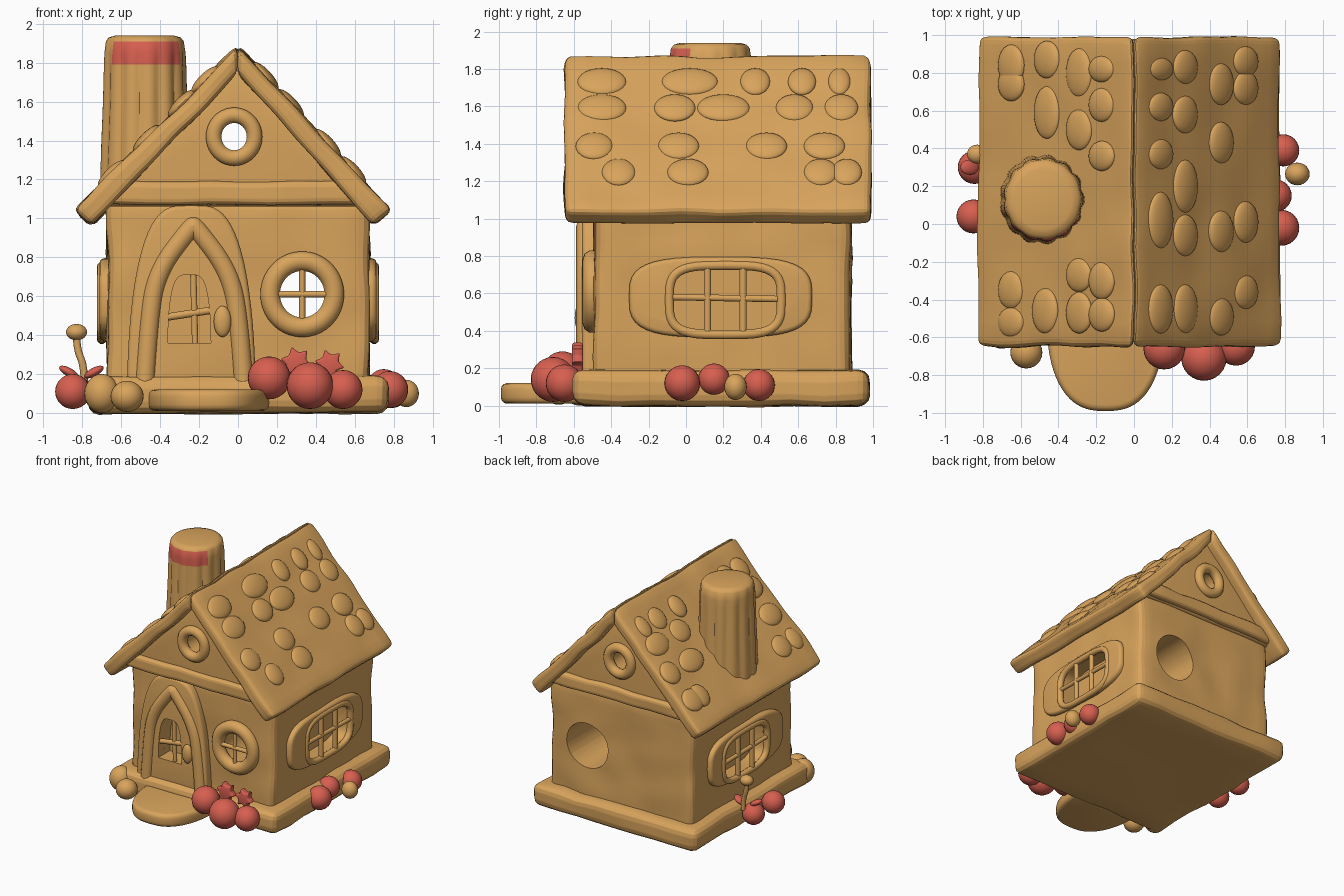
import bpy, bmesh, math
from mathutils import Vector, Matrix, noise

if "Cube" in bpy.data.objects:
    bpy.data.objects.remove(bpy.data.objects["Cube"])


def material(name, rgb):
    m = bpy.data.materials.new(name)
    m.diffuse_color = (*rgb, 1)
    m.use_nodes = True
    m.node_tree.nodes["Principled BSDF"].inputs["Base Color"].default_value = m.diffuse_color
    return m


CLAY = material("tan_clay", (0.69, 0.37, 0.107))
RED = material("berry_red", (0.68, 0.115, 0.08))


def apply(ob, kind, **props):
    bpy.context.view_layer.objects.active = ob
    m = ob.modifiers.new(kind, kind)
    for k, v in props.items():
        setattr(m, k, v)
    bpy.ops.object.modifier_apply(modifier=m.name)


def finish(bm, name, mat=CLAY, bevel=0, sub=0, wobble=0):
    bmesh.ops.recalc_face_normals(bm, faces=bm.faces)
    me = bpy.data.meshes.new(name)
    bm.to_mesh(me)
    bm.free()
    me.materials.append(mat)
    ob = bpy.data.objects.new(name, me)
    bpy.context.collection.objects.link(ob)
    if bevel:
        apply(ob, 'BEVEL', width=bevel, segments=3, limit_method='ANGLE', angle_limit=0.7)
    if sub:
        apply(ob, 'SUBSURF', subdivision_type='SIMPLE', levels=sub)
        for v in ob.data.vertices:      # hand-made unevenness
            v.co += noise.noise_vector(v.co * 4) * wobble
    return ob


def prism(name, pts, y0, y1, side=0, **kw):
    """Profile (x, z) extruded along y; side=+-1 turns it to face along x."""
    bm = bmesh.new()
    put = (lambda a, d, b: (side * d, a, b)) if side else (lambda a, d, b: (a, d, b))
    rings = [[bm.verts.new(put(a, d, b)) for a, b in pts] for d in (y0, y1)]
    bm.faces.new(rings[0])
    bm.faces.new(rings[1])
    n = len(pts)
    for i in range(n):
        j = (i + 1) % n
        bm.faces.new((rings[0][i], rings[0][j], rings[1][j], rings[1][i]))
    return finish(bm, name, **kw)


def rect(x0, x1, z0, z1):
    return [(x0, z0), (x1, z0), (x1, z1), (x0, z1)]


def oval(cx, cz, rx, rz, power=1.0, n=40, half=False):
    pts = []
    for i in range(n + (1 if half else 0)):
        t = (math.pi if half else 2 * math.pi) * i / n
        c, s = math.cos(t), math.sin(t)
        pts.append((cx + rx * math.copysign(abs(c) ** power, c),
                    cz + rz * math.copysign(abs(s) ** (1 if half else power), s)))
    return pts


def ball(name, loc, r, mat=CLAY, rot=None):
    bm = bmesh.new()
    bmesh.ops.create_uvsphere(bm, u_segments=24, v_segments=14, radius=1)
    r = r if isinstance(r, tuple) else (r, r, r)
    m = Matrix.Translation(loc) @ (rot or Matrix()) @ Matrix.Diagonal((*r, 1))
    bmesh.ops.transform(bm, matrix=m, verts=bm.verts)
    return finish(bm, name, mat)


def tube(name, pts, r, closed=False, mat=CLAY, smooth=False):
    cu = bpy.data.curves.new(name, 'CURVE')
    cu.dimensions = '3D'
    cu.bevel_depth, cu.bevel_resolution, cu.use_fill_caps = r, 3, True
    kind = 'NURBS' if smooth else 'POLY'
    sp = cu.splines.new(kind)
    sp.points.add(len(pts) - 1)
    for p, c in zip(sp.points, pts):
        p.co = (*c, 1)
    sp.use_cyclic_u = closed
    if smooth:
        sp.use_endpoint_u, sp.order_u = True, 3
    cu.materials.append(mat)
    ob = bpy.data.objects.new(name, cu)
    bpy.context.collection.objects.link(ob)
    bpy.ops.object.select_all(action='DESELECT')
    ob.select_set(True)
    bpy.context.view_layer.objects.active = ob
    bpy.ops.object.convert(target='MESH')
    return ob


def cut(obs, cutter):
    for ob in obs:
        apply(ob, 'BOOLEAN', object=cutter, operation='DIFFERENCE', solver='EXACT')
    bpy.data.objects.remove(cutter)


# base slab and doorstep
prism("base", rect(-.77, .77, 0, .19), -.6, .98, bevel=.06, sub=3, wobble=.015)
step = [(x, y) for x, y in oval(-.15, -.55, .31, -.44, .75, half=True)]
bm = bmesh.new()
f = bm.faces.new([bm.verts.new((x, y, .01)) for x, y in step])
new = bmesh.ops.extrude_face_region(bm, geom=[f])['geom']
bmesh.ops.translate(bm, vec=(0, 0, .11), verts=[g for g in new if isinstance(g, bmesh.types.BMVert)])
finish(bm, "doorstep", bevel=.035)

# walls and gable
walls = prism("walls", rect(-.67, .67, .1, 1.1), -.49, .88, bevel=.05, sub=4, wobble=.018)
gable = prism("gable", [(-.7, 1.06), (.7, 1.06), (0, 1.8)], -.56, .91, bevel=.03)
for y, n in ((-.56, "front"), (.91, "back")):
    s = -1 if y < 0 else 1
    prism("gable_beam_" + n, [(-.66, 1.07), (.66, 1.07), (.6, 1.19), (-.6, 1.19)],
          y - s * .05, y + s * .035, bevel=.03, sub=3, wobble=.012)
    tube("gable_ring_" + n, [(x, y + s * .005, z) for x, z in oval(-.02, 1.42, .105, .11)], .042, True)
cut([gable], prism("hole_cutter", oval(-.02, 1.42, .085, .085), -1.2, 1.2))

# round window tunnel, wider at the back
bm = bmesh.new()
bmesh.ops.create_cone(bm, cap_ends=True, segments=40, radius1=.2, radius2=.13, depth=2,
                      matrix=Matrix.Translation((.31, .1, .6)) @ Matrix.Rotation(math.pi / 2, 4, 'X'))
cut([walls], finish(bm, "tunnel_cutter"))
tube("round_window_frame", [(.33 + .165 * math.cos(a), -.5, .61 + .17 * math.sin(a))
                            for a in (i * math.tau / 40 for i in range(40))], .053, True)
tube("round_window_bar_v", [(.33, -.51, .46), (.33, -.51, .76)], .016)
tube("round_window_bar_h", [(.19, -.51, .61), (.47, -.51, .61)], .018)

# door
door = prism("door", oval(-.24, .1, .33, .97, .6, half=True), -.555, -.45, bevel=.025)
cut([door, walls], prism("door_window_cutter", oval(-.25, .36, .11, .35, .5, half=True), -.8, -.4))
tube("door_arch", [(x, -.535, z) for x, z in ((-.48, .12), (-.46, .45), (-.42, .72), (-.24, .96), (-.22, .96),
                                             (-.04, .72), (.01, .45), (.03, .12))], .052, smooth=True)
tube("door_window_bar_v", [(-.22, -.53, .34), (-.23, -.53, .72)], .017)
tube("door_window_bar_h", [(-.38, -.53, .49), (-.12, -.53, .53)], .02)
ball("door_handle", (-.08, -.565, .47), (.045, .03, .08))

# side windows, both walls
for s, n in ((1, "right"), (-1, "left")):
    plate = prism("window_surround_" + n, oval(.185, .58, .49, .215, .6), .6, .712, side=s, bevel=.025)
    cut([plate, walls], prism("pane_cutter", oval(.21, .565, .29, .175, .5), .56, .9, side=s))
    tube("window_frame_" + n, [(s * .7, y, z) for y, z in oval(.21, .565, .3, .185, .55)], .026, True)
    for i in (-1, 1):
        y = .21 + i * .095
        tube("window_upright_" + n, [(s * .7, y, .38), (s * .7, y, .75)], .02)
    tube("window_crossbar_" + n, [(s * .7, -.07, .58), (s * .7, .49, .57)], .018)

# roof slopes with flat stones
STONES = {
    1: [(.14, .82, .06), (.14, .62, .075), (.14, .37, .08), (.14, .02, .15), (.14, -.45, .13),
        (.27, .83, .09), (.27, .58, .1), (.27, .2, .14), (.27, -.06, .11), (.27, -.45, .13),
        (.46, .74, .11), (.46, .43, .11), (.46, -.04, .11), (.46, -.49, .1),
        (.59, .86, .08), (.59, .72, .09), (.59, .01, .11), (.59, -.36, .09)],
    -1: [(.65, .84, .11), (.65, .74, .09), (.65, -.35, .1), (.65, -.52, .08),
         (.46, .87, .1), (.46, .59, .14), (.47, -.46, .12),
         (.29, .8, .13), (.29, .5, .11), (.29, -.47, .11), (.29, -.27, .09),
         (.17, .82, .07), (.17, .63, .09), (.17, .36, .08), (.17, -.3, .1), (.17, -.48, .09)]}
for s, eave, n in ((1, .785, "right"), (-1, .84, "left")):
    pts = [(0, 1.745), (0, 1.885), (s * eave, 1.04), (s * (eave - .09), .96)]
    prism("roof_" + n, pts, -.65, .99, bevel=.035, sub=4, wobble=.014)
    slope = (1.885 - 1.04) / eave
    tilt = Matrix.Rotation(s * math.atan(slope), 4, 'Y')
    for x, y, r in STONES[s]:
        ball("roof_stone_" + n, (s * x, y, 1.885 - slope * x - .003), (.095, r, .032), rot=tilt)

# fluted chimney with a painted red patch at the front
bm = bmesh.new()
rings, N = [], 96
for z, r, flute in ((1.05, .232, .02), (1.35, .222, .06), (1.6, .212, .06), (1.79, .208, .05),
                    (1.85, .207, .03), (1.91, .2, .01), (1.93, .185, 0), (1.94, .15, 0)):
    rings.append([])
    for i in range(N):
        a = i * math.tau / N
        k = r * (1 + flute * (abs(math.cos(6.5 * a)) - .6 if flute else 0) * 1.4)
        rings[-1].append(bm.verts.new((-.48 + k * math.cos(a), .13 + k * math.sin(a) * 1.05, z)))
for a, b in zip(rings, rings[1:]):
    for i in range(N):
        bm.faces.new((a[i - 1], a[i], b[i], b[i - 1]))
bm.faces.new(rings[0])
bm.faces.new(rings[-1])
chimney = finish(bm, "chimney")
chimney.data.materials.append(RED)
for p in chimney.data.polygons:
    c = p.center
    ang = math.degrees(math.atan2(c.y - .13, c.x + .48))
    if 1.79 < c.z < 1.91 and -140 < ang < -30:
        p.material_index = 1

# berries and stones around the base
for x, y, z, r in ((.16, -.66, .18, .11), (.37, -.71, .14, .12), (.54, -.65, .12, .1),
                   (.78, -.02, .12, .095), (.75, .15, .14, .085), (.79, .39, .11, .085),
                   (-.85, .04, .11, .09), (-.845, .3, .11, .088)):
    ball("berry", (x, y, z), r, RED)
ball("pebble_right", (.865, .265, .1), (.065, .06, .07))
ball("pebble_front", (-.57, -.68, .085), (.085, .085, .08))
ball("pebble_corner", (-.7, -.57, .1), (.09, .09, .1))

# red leaves
for x, z, r in ((.3, .26, .085), (.47, .25, .08)):
    star = [(x + (r if i % 2 else r * .6) * math.cos(i * math.pi / 6 + .3),
             z + (r if i % 2 else r * .6) * math.sin(i * math.pi / 6 + .3)) for i in range(12)]
    prism("leaf_front", star, -.61, -.55, mat=RED, bevel=.012)
for x, y, t in ((-.87, .3, .5), (-.74, .33, -.5)):
    ball("leaf_left", (x, y, .21), (.055, .04, .022), RED, Matrix.Rotation(t, 4, 'Y'))

# little mushroom
tube("mushroom_stem", [(-.79, .36, .15), (-.79, .36, .24), (-.83, .37, .33), (-.83, .37, .41)], .019, smooth=True)
ball("mushroom_cap", (-.83, .37, .415), (.054, .05, .042))

bpy.ops.object.select_all(action='SELECT')
bpy.context.view_layer.objects.active = walls
bpy.ops.object.shade_smooth_by_angle(angle=math.radians(40))
